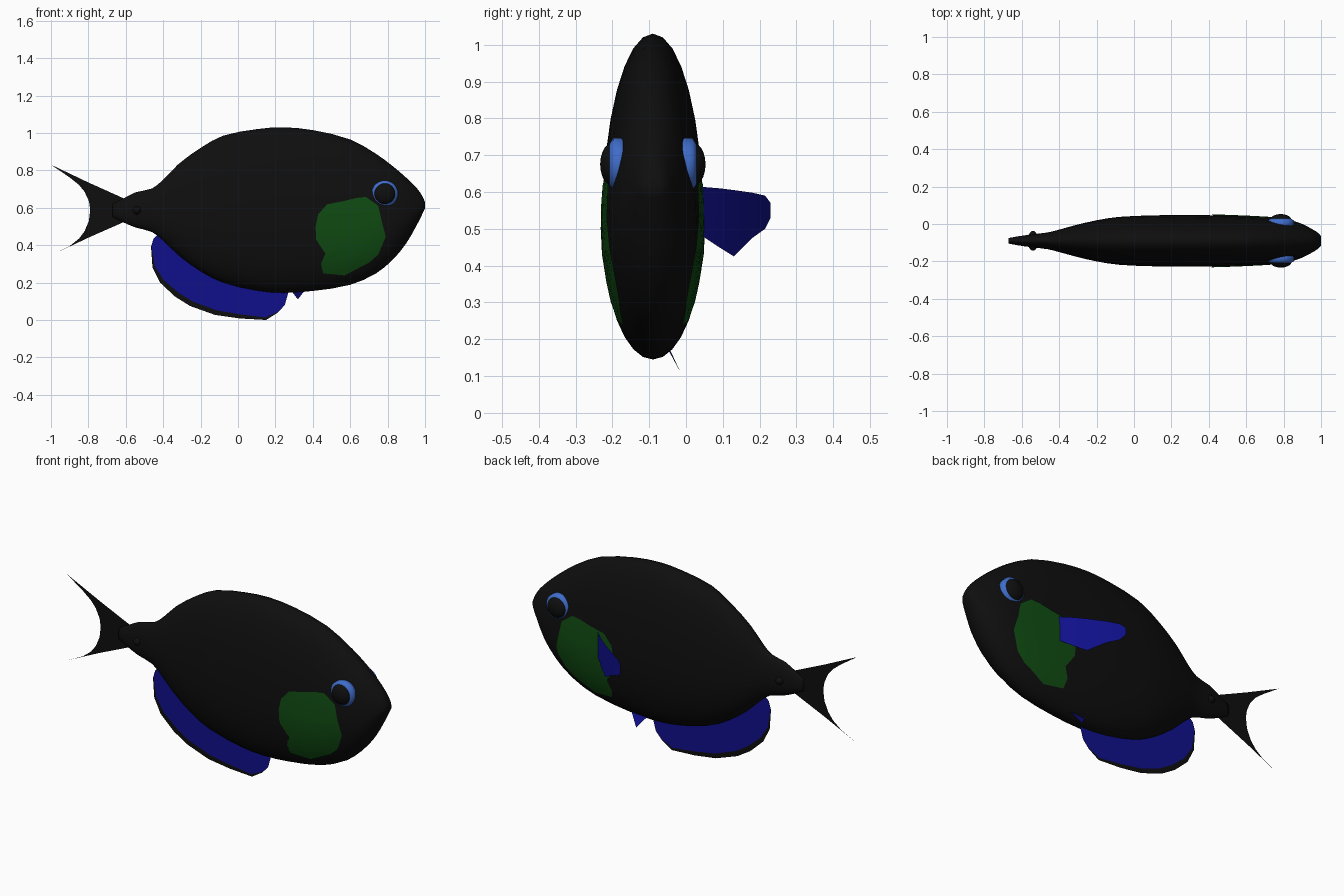
import bpy, bmesh, math
from mathutils import Vector, Matrix

if "Cube" in bpy.data.objects:
    bpy.data.objects.remove(bpy.data.objects["Cube"])

CY = -0.09  # y of the body's middle plane


def material(name, rgb):
    m = bpy.data.materials.new(name)
    m.diffuse_color = (*rgb, 1)
    m.use_nodes = True
    m.node_tree.nodes["Principled BSDF"].inputs["Base Color"].default_value = m.diffuse_color
    return m


BLACK = material("black", (0.0045, 0.0045, 0.0045))
GREEN = material("green", (0.005, 0.07, 0.006))
BLUE = material("deep blue", (0.005, 0.005, 0.26))
RING = material("light blue", (0.05, 0.15, 0.58))


def make(name, verts, faces, mats, smooth=True, outward=None, rule=None):
    me = bpy.data.meshes.new(name)
    me.from_pydata(verts, [], faces)
    for m in mats:
        me.materials.append(m)
    bm = bmesh.new()
    bm.from_mesh(me)
    if outward is None:
        bmesh.ops.recalc_face_normals(bm, faces=bm.faces)
    else:
        bm.normal_update()
        bmesh.ops.reverse_faces(bm, faces=[f for f in bm.faces if f.normal.y * outward < 0])
    for f in bm.faces:
        f.smooth = smooth
        if rule:
            f.material_index = rule(f)
    bm.to_mesh(me)
    bm.free()
    ob = bpy.data.objects.new(name, me)
    bpy.context.collection.objects.link(ob)
    return ob


# Body stations: x, top z, bottom z, half width
ST = [(-0.67, 0.62, 0.55, 0.015), (-0.62, 0.645, 0.525, 0.024), (-0.55, 0.682, 0.495, 0.034),
      (-0.46, 0.703, 0.47, 0.045), (-0.40, 0.75, 0.425, 0.06), (-0.32, 0.832, 0.348, 0.082),
      (-0.20, 0.92, 0.26, 0.11), (-0.08, 0.985, 0.2, 0.128), (0.1, 1.02, 0.157, 0.136),
      (0.24, 1.03, 0.145, 0.138), (0.4, 1.015, 0.155, 0.137), (0.6, 0.965, 0.188, 0.13),
      (0.74, 0.887, 0.25, 0.122), (0.83, 0.82, 0.325, 0.112), (0.9, 0.76, 0.41, 0.09),
      (0.96, 0.7, 0.515, 0.058), (0.985, 0.663, 0.565, 0.042), (1.0, 0.63, 0.595, 0.025)]


def station(x):
    """Smoothly interpolated top, bottom and half width at x."""
    n = len(ST)
    i = max(0, min(n - 2, sum(s[0] <= x for s in ST) - 1))
    a, b = ST[i], ST[i + 1]
    h = b[0] - a[0]
    t = (x - a[0]) / h

    def slope(j, k):
        p, q = ST[max(0, j - 1)], ST[min(n - 1, j + 1)]
        return (q[k] - p[k]) / (q[0] - p[0])
    return [(2*t**3 - 3*t**2 + 1) * a[k] + (t**3 - 2*t**2 + t) * h * slope(i, k)
            + (3*t**2 - 2*t**3) * b[k] + (t**3 - t**2) * h * slope(i + 1, k) for k in (1, 2, 3)]


def half_width(x, z):
    top, bot, w = station(x)
    zc = bot + 0.41 * (top - bot)
    u = (z - zc) / ((top - zc) if z > zc else (zc - bot))
    return w * math.sqrt(max(0.0, 1 - u * u))


# Body skinned from egg-shaped rings
SEG = 32
xs = []
for a, b in zip(ST, ST[1:]):
    xs += [a[0], (a[0] + b[0]) / 2]
xs.append(ST[-1][0])
verts, faces = [], []
for x in xs:
    top, bot, w = station(x)
    zc = bot + 0.41 * (top - bot)
    for k in range(SEG):
        a = math.tau * k / SEG
        s = math.sin(a)
        verts.append((x, CY + w * math.cos(a), zc + s * ((top - zc) if s > 0 else (zc - bot))))
for i in range(len(xs) - 1):
    for k in range(SEG):
        j = (k + 1) % SEG
        faces.append((i*SEG + k, i*SEG + j, (i+1)*SEG + j, (i+1)*SEG + k))
faces += [tuple(range(SEG)), tuple(range((len(xs) - 1) * SEG, len(xs) * SEG))]
make("body", verts, faces, [BLACK])

# Green cheek patches laid just above the body surface
PATCH = [(0.567, 0.636), (0.63, 0.652), (0.684, 0.658), (0.75, 0.61), (0.768, 0.53), (0.79, 0.446),
         (0.75, 0.35), (0.70, 0.305), (0.65, 0.28), (0.57, 0.238), (0.455, 0.249), (0.444, 0.30),
         (0.467, 0.355), (0.417, 0.43), (0.415, 0.50), (0.428, 0.564), (0.476, 0.618)]
PC = (0.59, 0.45)
RINGS = 7
for side, label in ((-1, "front"), (1, "back")):
    pts = [PC] + [(PC[0] + (x - PC[0]) * r / RINGS, PC[1] + (z - PC[1]) * r / RINGS)
                  for r in range(1, RINGS + 1) for x, z in PATCH]
    verts = [(x, CY + side * (half_width(x, z) + 0.005), z) for x, z in pts]
    n = len(PATCH)
    faces = [(0, 1 + k, 1 + (k + 1) % n) for k in range(n)]
    for r in range(RINGS - 1):
        for k in range(n):
            j = (k + 1) % n
            faces.append((1 + r*n + k, 1 + r*n + j, 1 + (r+1)*n + j, 1 + (r+1)*n + k))
    make("cheek_patch_" + label, verts, faces, [GREEN], outward=side)


def lathe(name, profile, side, x, z, mat, seg=28):
    """Revolve (radius, distance from middle plane) about the y axis."""
    verts = [(x + r * math.cos(math.tau * k / seg), CY + side * d, z + r * math.sin(math.tau * k / seg))
             for r, d in profile for k in range(seg)]
    faces = [(i*seg + k, i*seg + (k+1) % seg, (i+1)*seg + (k+1) % seg, (i+1)*seg + k)
             for i in range(len(profile) - 1) for k in range(seg)]
    faces += [tuple(range(seg)), tuple(range((len(profile) - 1) * seg, len(profile) * seg))]
    make(name, verts, faces, [mat])


# Eyes: blue rim with a black dome, and small spines at the tail root
dome = [(0.057 * math.cos(a), 0.112 + 0.031 * math.sin(a))
        for a in [math.radians(d) for d in (0, 18, 36, 54, 72, 87)]]
spine = [(0.028, 0.015), (0.022, 0.035), (0.012, 0.048), (0.004, 0.053)]
for side, label in ((-1, "front"), (1, "back")):
    lathe("eye_rim_" + label, [(0.071, 0.07), (0.071, 0.108), (0.054, 0.119)], side, 0.785, 0.675, RING)
    lathe("eye_" + label, [(0.057, 0.08)] + dome, side, 0.785, 0.675, BLACK)
    lathe("tail_spine_" + label, spine, side, -0.54, 0.585, BLACK, 12)

# Forked tail fin, a flat sheet
TAIL = [(-0.6, 0.645), (-0.8, 0.735), (-1.0, 0.83), (-0.9, 0.762), (-0.85, 0.722), (-0.82, 0.685),
        (-0.797, 0.635), (-0.79, 0.59), (-0.797, 0.53), (-0.82, 0.475), (-0.85, 0.435), (-0.9, 0.395),
        (-1.0, 0.345), (-0.8, 0.44), (-0.6, 0.528)]
make("tail_fin", [(x, CY, z) for x, z in TAIL], [tuple(range(len(TAIL)))], [BLACK], False, -1)

# Lower fin: blue sheet with a black rim
EDGE = [(-0.425, 0.462), (-0.452, 0.435), (-0.465, 0.39), (-0.457, 0.28), (-0.417, 0.2), (-0.337, 0.125),
        (-0.257, 0.075), (-0.123, 0.027), (0.01, 0.008), (0.15, 0.0), (0.214, 0.04), (0.25, 0.08),
        (0.27, 0.15)]
n = len(EDGE)
rim = [0.0, 0.0, 0.004, 0.014, 0.024, 0.028, 0.028, 0.026, 0.022, 0.014, 0.004, 0.0, 0.0]
outer = [Vector((x, CY, z)) for x, z in EDGE]
inner = [p + (Vector((0.0, CY, 0.5)) - p).normalized() * w for p, w in zip(outer, rim)]
base = [Vector((-0.38, CY, 0.47)).lerp(Vector((0.28, CY, 0.2)), k / (n - 1)) for k in range(n)]
faces = [(r*n + k, r*n + k + 1, (r+1)*n + k + 1, (r+1)*n + k) for r in (0, 1) for k in range(n - 1)]
make("lower_fin", outer + inner + base, faces, [BLACK, BLUE], False, -1,
     lambda f: 0 if f.index < n - 1 else 1)

# Side fin on the back side only, swept toward the tail
SIDE = [(0.03, 0.615, 0.49), (0.09, 0.61, 0.45), (0.13, 0.605, 0.425), (0.18, 0.598, 0.475),
        (0.215, 0.59, 0.5), (0.23, 0.57, 0.53)]  # y, upper z, lower z
verts, faces = [], []
for y, hi, lo in SIDE:
    x = 0.52 - 1.45 * (y - 0.04) + 0.02 * math.sin(math.pi * (y - 0.03) / 0.2)
    verts += [(x, y, hi), (x, y, lo)]
for i in range(len(SIDE) - 1):
    faces.append((2*i, 2*i + 1, 2*i + 3, 2*i + 2))
make("side_fin", verts, faces, [BLUE], True, 1)

# Small belly fin
make("belly_fin", [(0.27, -0.05, 0.175), (0.37, -0.045, 0.175), (0.32, -0.015, 0.11)],
     [(0, 1, 2)], [BLUE], False, 1)
